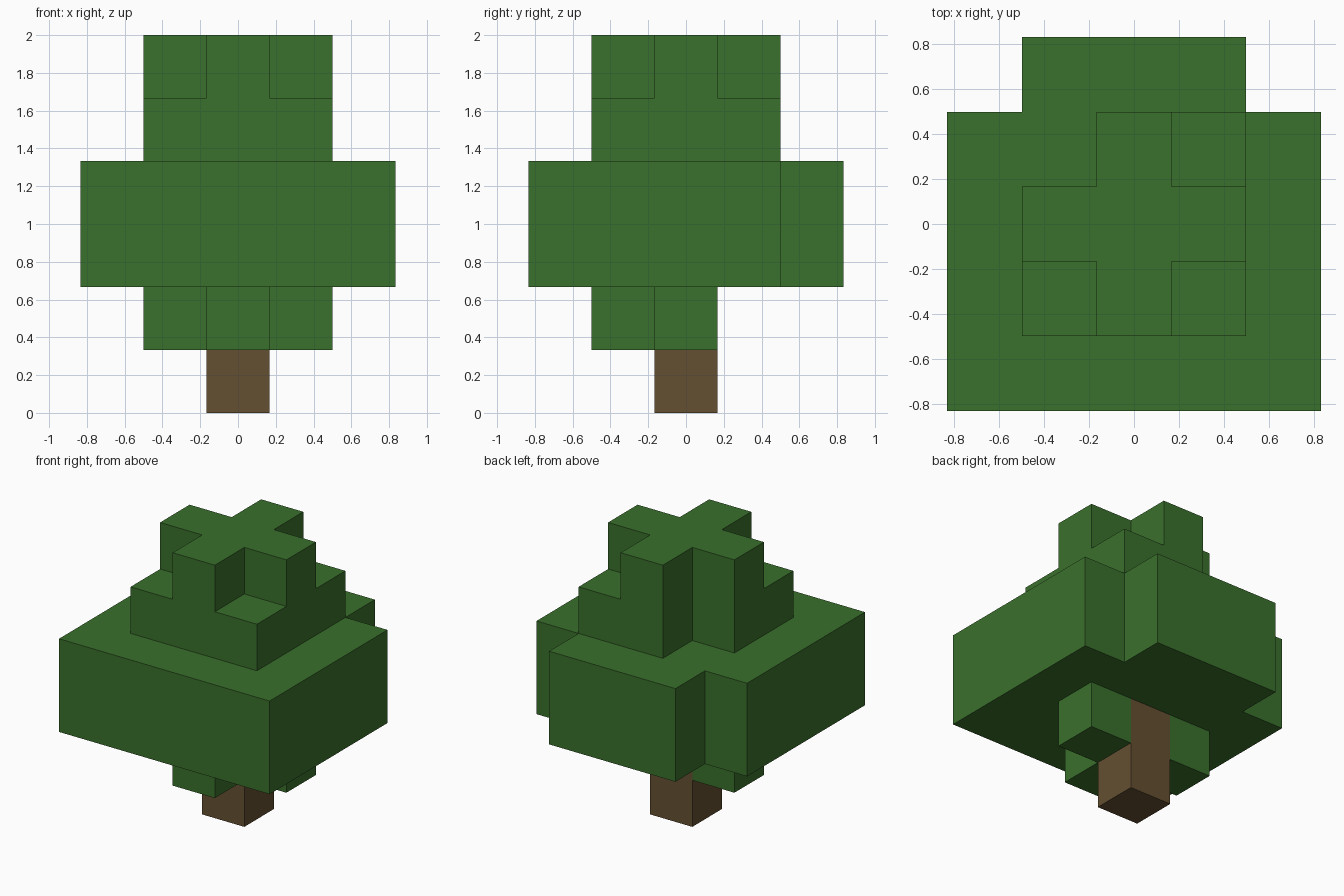
import bpy
import bmesh
from mathutils import Vector

old = bpy.data.objects.get("Cube")
if old:
    bpy.data.objects.remove(old, do_unlink=True)

CELL = 1 / 3  # edge of one block


def make_material(name, rgb):
    mat = bpy.data.materials.new(name)
    mat.use_nodes = True
    colour = (*rgb, 1)
    mat.diffuse_color = colour
    mat.node_tree.nodes["Principled BSDF"].inputs["Base Color"].default_value = colour
    return mat


def make_blocks(name, base, layers, mat):
    """Build block layers upward from level base; rows run from back to front."""
    cells = set()
    for level, rows in enumerate(layers):
        half = len(rows) // 2
        for r, row in enumerate(rows):
            for c, mark in enumerate(row):
                if mark == "#":
                    cells.add((c - half, half - r, base + level))

    # Outer faces only, then merge the coplanar ones
    bm = bmesh.new()
    for cell in cells:
        centre = Vector(cell) + Vector((0, 0, 0.5))
        for axis in range(3):
            for sign in (-1, 1):
                n, u = Vector(), Vector()
                n[axis] = sign
                u[(axis + 1) % 3] = 1
                v = n.cross(u)
                if tuple(int(a + b) for a, b in zip(cell, n)) in cells:
                    continue
                corners = (-u - v, u - v, u + v, v - u)
                bm.faces.new([bm.verts.new((centre + (n + k) / 2) * CELL)
                              for k in corners])
    bmesh.ops.remove_doubles(bm, verts=bm.verts, dist=0.001)
    bmesh.ops.dissolve_limit(bm, angle_limit=0.01, verts=bm.verts, edges=bm.edges)

    mesh = bpy.data.meshes.new(name)
    bm.to_mesh(mesh)
    bm.free()
    mesh.materials.append(mat)
    obj = bpy.data.objects.new(name, mesh)
    bpy.context.collection.objects.link(obj)
    return obj


bark = make_material("bark_brown", (0.13, 0.08, 0.032))
leaf = make_material("leaf_green", (0.042, 0.162, 0.025))

# Trunk
make_blocks("trunk", 0, [["#"]] * 2, bark)

# Three leaf blocks around the trunk, open at the back
make_blocks("lower_leaves", 1, [["...",
                                 "#.#",
                                 ".#."]], leaf)

# Wide crown with its back corners cut away
wide = [".###.",
        "#####",
        "#####",
        "#####",
        "#####"]
make_blocks("wide_crown", 2, [wide, wide], leaf)

# Narrow crown with one back corner missing, topped by a cross
make_blocks("upper_crown", 4, [[".##",
                                "###",
                                "###"],
                               [".#.",
                                "###",
                                ".#."]], leaf)
